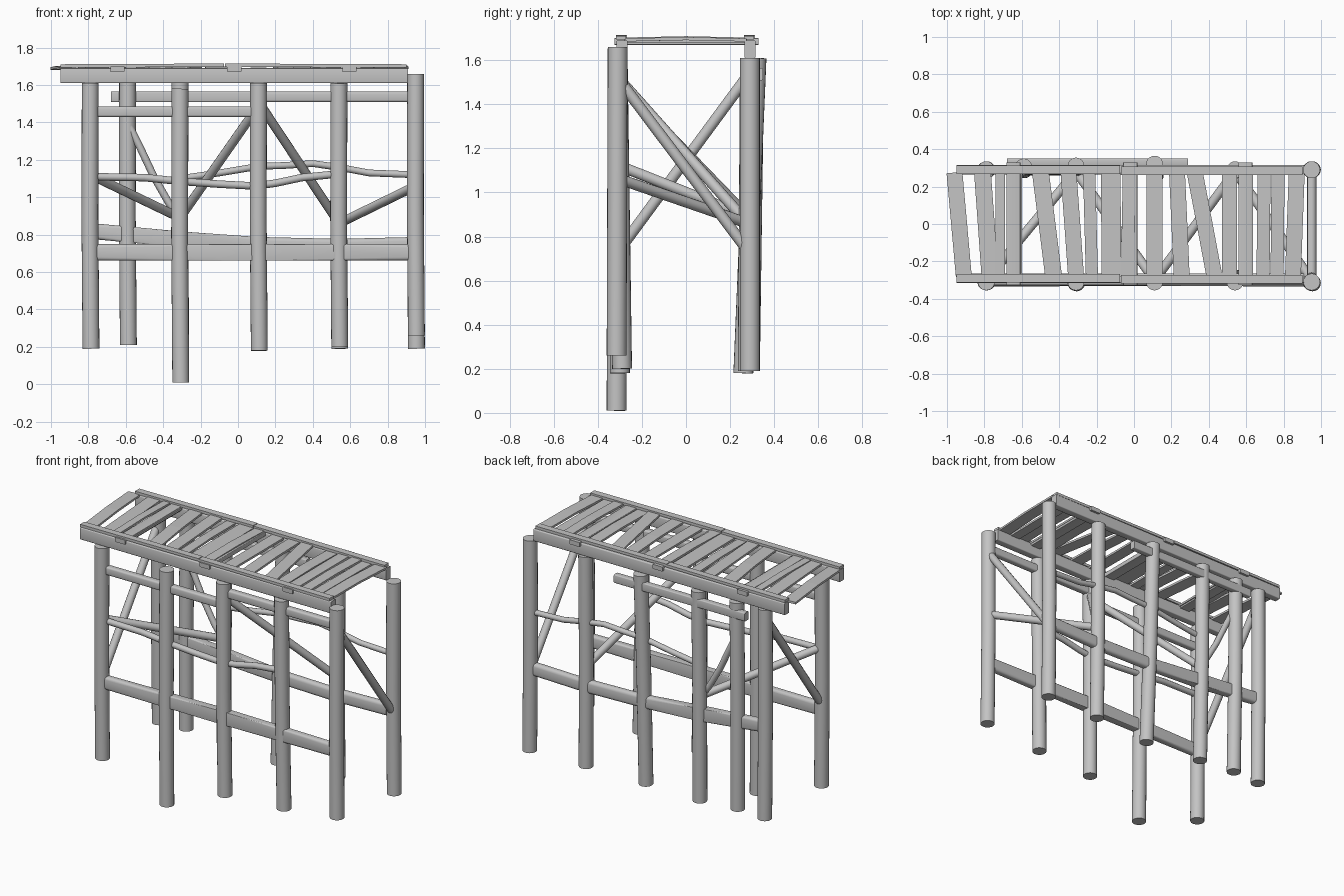
import bpy, bmesh, math
from mathutils import Vector

cube = bpy.data.objects.get("Cube")
if cube:
    bpy.data.objects.remove(cube)

wood = bpy.data.materials.new("weathered_grey")
wood.use_nodes = True
GREY = (0.55, 0.55, 0.55, 1)
wood.diffuse_color = GREY
wood.node_tree.nodes["Principled BSDF"].inputs["Base Color"].default_value = GREY


def finish(name, bm, smooth=True):
    bmesh.ops.recalc_face_normals(bm, faces=bm.faces)
    mesh = bpy.data.meshes.new(name)
    bm.to_mesh(mesh)
    bm.free()
    mesh.materials.append(wood)
    obj = bpy.data.objects.new(name, mesh)
    bpy.context.collection.objects.link(obj)
    if smooth:
        bpy.ops.object.select_all(action='DESELECT')
        obj.select_set(True)
        bpy.context.view_layer.objects.active = obj
        bpy.ops.object.shade_smooth_by_angle(angle=math.radians(40))
    return obj


def log(name, path, radius, sides=16):
    """Round timber swept along a path, capped at both ends."""
    pts = [Vector(p) for p in path]
    bm = bmesh.new()
    rings = []
    for i, p in enumerate(pts):
        t = (pts[min(i + 1, len(pts) - 1)] - pts[max(i - 1, 0)]).normalized()
        ref = Vector((1, 0, 0)) if abs(t.z) > 0.9 else Vector((0, 0, 1))
        u = t.cross(ref).normalized()
        v = t.cross(u)
        rings.append([bm.verts.new(p + radius * (u * math.cos(a) + v * math.sin(a)))
                      for a in (math.tau * k / sides for k in range(sides))])
    for a, b in zip(rings, rings[1:]):
        for k in range(sides):
            j = (k + 1) % sides
            bm.faces.new((a[k], a[j], b[j], b[k]))
    bm.faces.new(rings[0])
    bm.faces.new(rings[-1])
    return finish(name, bm)


def beam(name, path, depth, height, bevel=0.0):
    """Squared timber running along x (or y) through the path points."""
    pts = [Vector(p) for p in path]
    d = (pts[-1] - pts[0]).normalized()
    side = Vector((-d.y, d.x, 0)).normalized() * depth / 2
    up = Vector((0, 0, height / 2))
    bm = bmesh.new()
    rings = [[bm.verts.new(p + s * side + h * up)
              for s, h in ((-1, -1), (1, -1), (1, 1), (-1, 1))] for p in pts]
    for a, b in zip(rings, rings[1:]):
        for k in range(4):
            j = (k + 1) % 4
            bm.faces.new((a[k], a[j], b[j], b[k]))
    bm.faces.new(rings[0])
    bm.faces.new(rings[-1])
    if bevel:
        edges = [e for e in bm.edges if abs((e.verts[0].co - e.verts[1].co).normalized().dot(d)) > 0.9]
        bmesh.ops.bevel(bm, geom=edges, offset=bevel, segments=3, affect='EDGES', profile=0.5)
    return finish(name, bm, bevel > 0)


# Posts: x, y at foot, y at top, foot height, top height
FRONT = [(-0.79, -0.31, -0.31, 0.19, 1.61), (-0.31, -0.315, -0.31, 0.01, 1.58),
         (0.11, -0.30, -0.31, 0.18, 1.61), (0.54, -0.29, -0.31, 0.20, 1.61),
         (0.95, -0.315, -0.31, 0.26, 1.66)]
BACK = [(-0.79, 0.29, 0.29, 0.20, 1.61), (-0.59, 0.29, 0.305, 0.21, 1.61),
        (-0.31, 0.29, 0.31, 0.19, 1.61), (0.11, 0.26, 0.32, 0.18, 1.61),
        (0.54, 0.28, 0.29, 0.19, 1.61), (0.95, 0.29, 0.29, 0.19, 1.61)]
for row, posts in (("front", FRONT), ("back", BACK)):
    for i, (x, y0, y1, z0, z1) in enumerate(posts):
        log(f"{row}_post_{i + 1}", [(x + 0.004, y0, z0), (x - 0.002, (y0 + y1) / 2, (z0 + z1) / 2),
                                    (x, y1, z1)], 0.045, 20)

# Deck beams with thin rails laid on top
for row, y in (("front", -0.29), ("back", 0.29)):
    beam(f"{row}_deck_beam", [(-0.95, y, 1.65), (0.91, y, 1.65)], 0.05, 0.08, 0.006)
    beam(f"{row}_rail_right", [(-0.95, y, 1.702), (-0.075, y, 1.706)], 0.045, 0.018)
    beam(f"{row}_rail_left", [(-0.07, y - 0.005, 1.706), (0.90, y - 0.005, 1.702)], 0.045, 0.018)

# Cross joists poking out through the sides
for i, x in enumerate((-0.645, -0.02, 0.595)):
    beam(f"cross_joist_{i + 1}", [(x, -0.325, 1.685), (x, 0.33, 1.685)], 0.075, 0.03, 0.004)

# Deck planks: x at back, x at front, width
PLANKS = [(-0.96, -0.91, 0.085), (-0.81, -0.77, 0.09), (-0.715, -0.715, 0.05), (-0.64, -0.64, 0.08),
          (-0.50, -0.43, 0.09), (-0.35, -0.31, 0.085), (-0.24, -0.225, 0.065), (-0.125, -0.12, 0.105),
          (-0.025, -0.035, 0.07), (0.11, 0.11, 0.085), (0.23, 0.255, 0.085), (0.325, 0.43, 0.085),
          (0.51, 0.51, 0.08), (0.60, 0.60, 0.07), (0.695, 0.69, 0.07), (0.77, 0.765, 0.07),
          (0.87, 0.85, 0.085)]
for i, (xb, xf, w) in enumerate(PLANKS):
    z = 1.692 + 0.004 * (i % 3 - 1)
    bow = 0.006 * (1 - i % 2)
    beam(f"deck_plank_{i + 1}", [(xf, -0.28, z), ((xf + xb) / 2, 0, z + bow), (xb, 0.275, z)], w, 0.014)

# Long horizontal beams along each side
beam("front_lower_beam", [(-0.79, -0.31, 0.705), (0.11, -0.305, 0.705), (0.95, -0.31, 0.705)],
     0.05, 0.088, 0.02)
beam("back_lower_beam", [(-0.79, 0.29, 0.82), (-0.31, 0.29, 0.775), (0.11, 0.29, 0.745),
                         (0.54, 0.29, 0.735), (0.95, 0.29, 0.745)], 0.05, 0.085, 0.02)
beam("front_upper_beam_right", [(-0.79, -0.305, 1.457), (0.11, -0.305, 1.457)], 0.045, 0.056, 0.012)
beam("front_upper_beam_left", [(0.11, -0.30, 1.537), (0.95, -0.30, 1.537)], 0.045, 0.056, 0.012)
beam("back_upper_beam", [(-0.68, 0.33, 1.537), (0.29, 0.33, 1.537)], 0.04, 0.056, 0.006)

# Thin crooked poles
log("front_pole", [(-0.79, -0.30, 1.11), (-0.5, -0.30, 1.105), (-0.31, -0.30, 1.085), (-0.1, -0.30, 1.07),
                   (0.09, -0.30, 1.06), (0.2, -0.30, 1.075), (0.34, -0.30, 1.105), (0.54, -0.30, 1.125)],
    0.02, 12)
log("back_pole", [(-0.31, 0.29, 1.10), (-0.1, 0.29, 1.13), (0.11, 0.29, 1.165), (0.25, 0.29, 1.17),
                  (0.4, 0.29, 1.18), (0.54, 0.29, 1.16), (0.7, 0.29, 1.13), (0.95, 0.29, 1.12)], 0.018, 12)
log("back_crooked_brace", [(-0.59, 0.28, 1.40), (-0.53, 0.28, 1.28), (-0.45, 0.28, 1.11),
                           (-0.37, 0.28, 0.97), (-0.31, 0.28, 0.89)], 0.02, 12)

# Straight braces crossing between the two rows
BRACES = {"left_end_brace": ((0.95, -0.28, 1.48), (0.95, 0.27, 0.75)),
          "right_end_brace": ((-0.79, 0.28, 1.53), (-0.79, -0.28, 0.77)),
          "right_low_brace": ((-0.79, -0.30, 1.12), (-0.31, 0.28, 0.89)),
          "left_low_brace": ((0.95, -0.30, 1.06), (0.54, 0.28, 0.86)),
          "middle_brace_left": ((0.11, -0.30, 1.51), (0.54, 0.28, 0.86)),
          "middle_brace_right": ((0.11, -0.30, 1.49), (-0.31, 0.28, 0.89))}
for name, ends in BRACES.items():
    log(name, ends, 0.025, 12)
